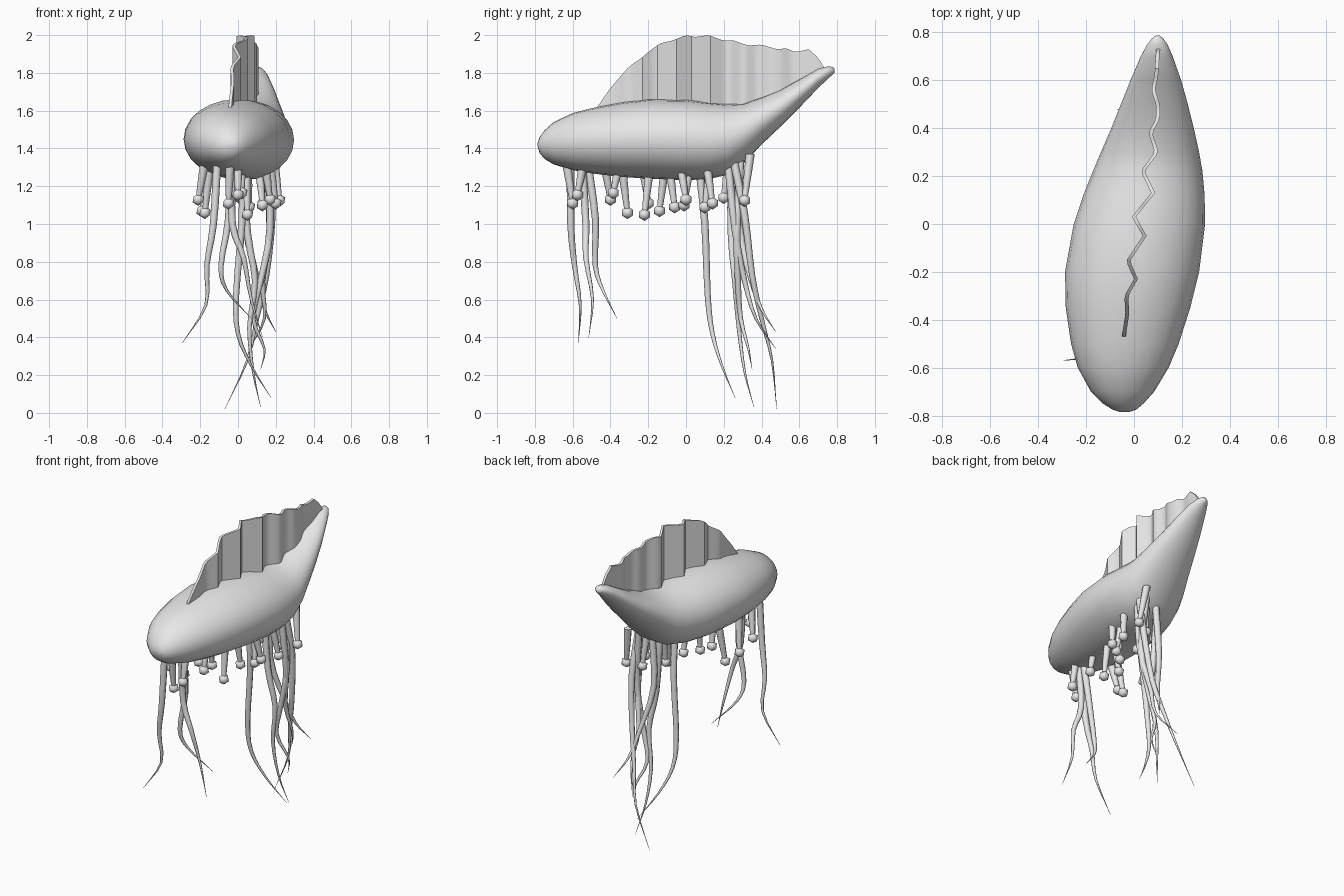
import bpy, bmesh, math
from mathutils import Vector

grey = bpy.data.materials.new("soft grey")
grey.diffuse_color = (0.8, 0.8, 0.8, 1)


def finish(bm, name, smooth=True, angle=60):
    bmesh.ops.recalc_face_normals(bm, faces=bm.faces)
    me = bpy.data.meshes.new(name)
    bm.to_mesh(me)
    bm.free()
    me.materials.append(grey)
    ob = bpy.data.objects.new(name, me)
    bpy.context.collection.objects.link(ob)
    if smooth:
        bpy.ops.object.select_all(action='DESELECT')
        ob.select_set(True)
        bpy.context.view_layer.objects.active = ob
        bpy.ops.object.shade_smooth_by_angle(angle=math.radians(angle))
    return ob


def loft(rings, name, angle=60):
    """Skin a list of closed rings and cap both ends."""
    bm = bmesh.new()
    rows = [[bm.verts.new(p) for p in r] for r in rings]
    n = len(rows[0])
    for a, b in zip(rows, rows[1:]):
        for i in range(n):
            j = (i + 1) % n
            bm.faces.new((a[i], a[j], b[j], b[i]))
    bm.faces.new(rows[0])
    bm.faces.new(rows[-1])
    return finish(bm, name, True, angle)


def lerp_table(rows, y):
    for a, b in zip(rows, rows[1:]):
        if y <= b[0]:
            t = max(0, (y - a[0]) / (b[0] - a[0]))
            return [p + (q - p) * t for p, q in zip(a, b)]
    return rows[-1]


# Float body: y, left x, right x, bottom z, top z
sections = [
    (-0.785, -0.06, -0.02, 1.41, 1.43), (-0.775, -0.09, 0.01, 1.375, 1.46),
    (-0.75, -0.13, 0.04, 1.345, 1.495), (-0.70, -0.18, 0.085, 1.315, 1.54),
    (-0.60, -0.235, 0.145, 1.285, 1.587), (-0.50, -0.263, 0.187, 1.268, 1.613),
    (-0.35, -0.285, 0.235, 1.25, 1.642), (-0.20, -0.288, 0.272, 1.24, 1.66),
    (0.0, -0.252, 0.297, 1.232, 1.657), (0.12, -0.212, 0.295, 1.238, 1.643),
    (0.22, -0.172, 0.286, 1.26, 1.634), (0.30, -0.138, 0.272, 1.315, 1.637),
    (0.40, -0.095, 0.25, 1.42, 1.67), (0.50, -0.055, 0.225, 1.515, 1.71),
    (0.60, -0.015, 0.197, 1.615, 1.765), (0.70, 0.028, 0.162, 1.72, 1.822),
    (0.75, 0.055, 0.14, 1.767, 1.834), (0.775, 0.075, 0.122, 1.79, 1.832),
    (0.787, 0.09, 0.108, 1.80, 1.82)]
SIDES = 24
rings = []
for y, x0, x1, z0, z1 in sections:
    ring = []
    for i in range(SIDES):
        a = 2 * math.pi * i / SIDES
        ring.append(((x0 + x1) / 2 + (x1 - x0) / 2 * math.cos(a), y,
                     (z0 + z1) / 2 + (z1 - z0) / 2 * math.sin(a)))
    rings.append(ring)
loft(rings, "float_body")

# Ruffled sail: plan of the folds and height of the rim
folds = [(-0.465, -0.042), (-0.375, -0.028), (-0.30, -0.032), (-0.23, 0.008),
         (-0.155, -0.025), (-0.05, 0.045), (0.03, 0.0), (0.13, 0.08),
         (0.22, 0.036), (0.30, 0.095), (0.38, 0.068), (0.44, 0.1),
         (0.50, 0.1), (0.56, 0.08), (0.625, 0.094), (0.73, 0.1)]
rim = [(-0.47, 1.62), (-0.40, 1.72), (-0.30, 1.835), (-0.24, 1.875), (-0.2, 1.91),
       (-0.14, 1.955), (-0.07, 1.972), (0.0, 2.0), (0.05, 1.99), (0.12, 2.0),
       (0.2, 1.97), (0.25, 1.972), (0.33, 1.945), (0.4, 1.95), (0.48, 1.925),
       (0.53, 1.93), (0.58, 1.91), (0.65, 1.925), (0.7, 1.88), (0.73, 1.83)]
bm = bmesh.new()
cols = []
STEPS, T = 60, 0.008
for i in range(STEPS + 1):
    y = -0.47 + 1.2 * i / STEPS
    x = lerp_table(folds, y)[1]
    top = lerp_table(rim, y)[1]
    s = lerp_table(sections, y)
    base = s[3] + 0.75 * (s[4] - s[3])
    cols.append([bm.verts.new((x + d, y, z))
                 for d, z in ((-T, base), (-T, top), (T, top), (T, base))])
for a, b in zip(cols, cols[1:]):
    for k in range(4):
        m = (k + 1) % 4
        bm.faces.new((a[k], a[m], b[m], b[k]))
bm.faces.new(cols[0])
bm.faces.new(cols[-1])
finish(bm, "sail", True, 40)


def tentacle(pts, name, r0=0.021):
    """Tapering tube through smoothed points."""
    p = [Vector(q) for q in pts]
    p = [2 * p[0] - p[1]] + p + [2 * p[-1] - p[-2]]
    path = []
    for k in range(1, len(p) - 2):
        a, b, c, d = p[k - 1:k + 3]
        for s in range(3):
            t = s / 3
            path.append(0.5 * (2 * b + (c - a) * t + (2 * a - 5 * b + 4 * c - d) * t * t
                               + (3 * b - a - 3 * c + d) * t ** 3))
    path.append(p[-2])
    rings = []
    for i, c in enumerate(path):
        f = i / (len(path) - 1)
        r = max(0.001, r0 * (1 - f ** 1.6))
        tan = (path[min(i + 1, len(path) - 1)] - path[max(i - 1, 0)]).normalized()
        u = tan.cross(Vector((0, 1, 0))).normalized()
        v = tan.cross(u)
        rings.append([c + r * (u * math.cos(w) + v * math.sin(w))
                      for w in (math.pi * j / 4 for j in range(8))])
    loft(rings, name)


# Long trailing tentacles
front = [
    [(-0.11, -0.61, 1.32), (-0.13, -0.61, 1.0), (-0.165, -0.59, 0.78), (-0.17, -0.56, 0.57), (-0.295, -0.57, 0.37)],
    [(-0.03, -0.55, 1.32), (-0.03, -0.53, 1.0), (0.03, -0.53, 0.82), (0.07, -0.495, 0.6), (0.13, -0.515, 0.4)],
    [(-0.04, -0.52, 1.32), (-0.05, -0.48, 1.03), (-0.09, -0.48, 0.78), (-0.06, -0.44, 0.65), (0.07, -0.365, 0.5)]]
back = [
    [(0.03, 0.07, 1.3), (0.02, 0.1, 1.0), (-0.01, 0.115, 0.62), (0.0, 0.14, 0.42), (0.07, 0.19, 0.25), (0.175, 0.26, 0.08)],
    [(0.02, 0.24, 1.35), (0.05, 0.24, 0.95), (0.09, 0.26, 0.7), (0.06, 0.28, 0.45), (0.08, 0.31, 0.22), (0.12, 0.36, 0.03)],
    [(0.14, 0.29, 1.38), (0.17, 0.27, 0.98), (0.12, 0.275, 0.7), (0.08, 0.29, 0.5), (0.14, 0.33, 0.34), (0.12, 0.35, 0.23)],
    [(0.17, 0.25, 1.35), (0.18, 0.31, 1.05), (0.15, 0.35, 0.73), (0.1, 0.4, 0.5), (0.05, 0.455, 0.28), (-0.07, 0.48, 0.02)],
    [(0.06, 0.27, 1.35), (0.04, 0.28, 1.0), (0.1, 0.34, 0.72), (0.14, 0.4, 0.55), (0.2, 0.475, 0.43)],
    [(0.16, 0.22, 1.35), (0.17, 0.26, 0.97), (0.13, 0.31, 0.7), (0.14, 0.37, 0.5), (0.06, 0.475, 0.34)]]
for i, pts in enumerate(front):
    tentacle(pts, f"front_tentacle_{i + 1}")
for i, pts in enumerate(back):
    tentacle(pts, f"back_tentacle_{i + 1}")

# Short stalks, each ending in a faceted bulb
bulbs = [(-0.05, -0.6, 1.11), (0.0, -0.575, 1.155), (-0.21, -0.4, 1.13),
         (0.02, -0.385, 1.165), (-0.175, -0.31, 1.06), (0.05, -0.22, 1.05),
         (-0.05, -0.2, 1.11), (-0.19, -0.14, 1.07), (0.06, -0.06, 1.09),
         (0.13, -0.01, 1.1), (0.17, 0.0, 1.13), (0.06, 0.1, 1.09),
         (0.2, 0.14, 1.11), (0.01, 0.2, 1.14), (0.13, 0.27, 1.11), (0.22, 0.31, 1.125)]
for i, (x, y, z) in enumerate(bulbs):
    top = Vector((x * 0.85, y + (0.03 if i % 2 else -0.03), 1.31 if y < 0.18 else 1.37))
    low = Vector((x, y, z))
    rings = []
    for t, r in ((0, 0.024), (0.5, 0.02), (1, 0.014)):
        c = top.lerp(low, t)
        rings.append([c + Vector((r * math.cos(w), r * math.sin(w), 0))
                      for w in (math.pi * j / 4 for j in range(8))])
    loft(rings, f"stalk_{i + 1}")
    bm = bmesh.new()
    bmesh.ops.create_icosphere(bm, subdivisions=1, radius=0.034)
    bmesh.ops.translate(bm, verts=bm.verts, vec=low)
    finish(bm, f"bulb_{i + 1}", True, 50)
